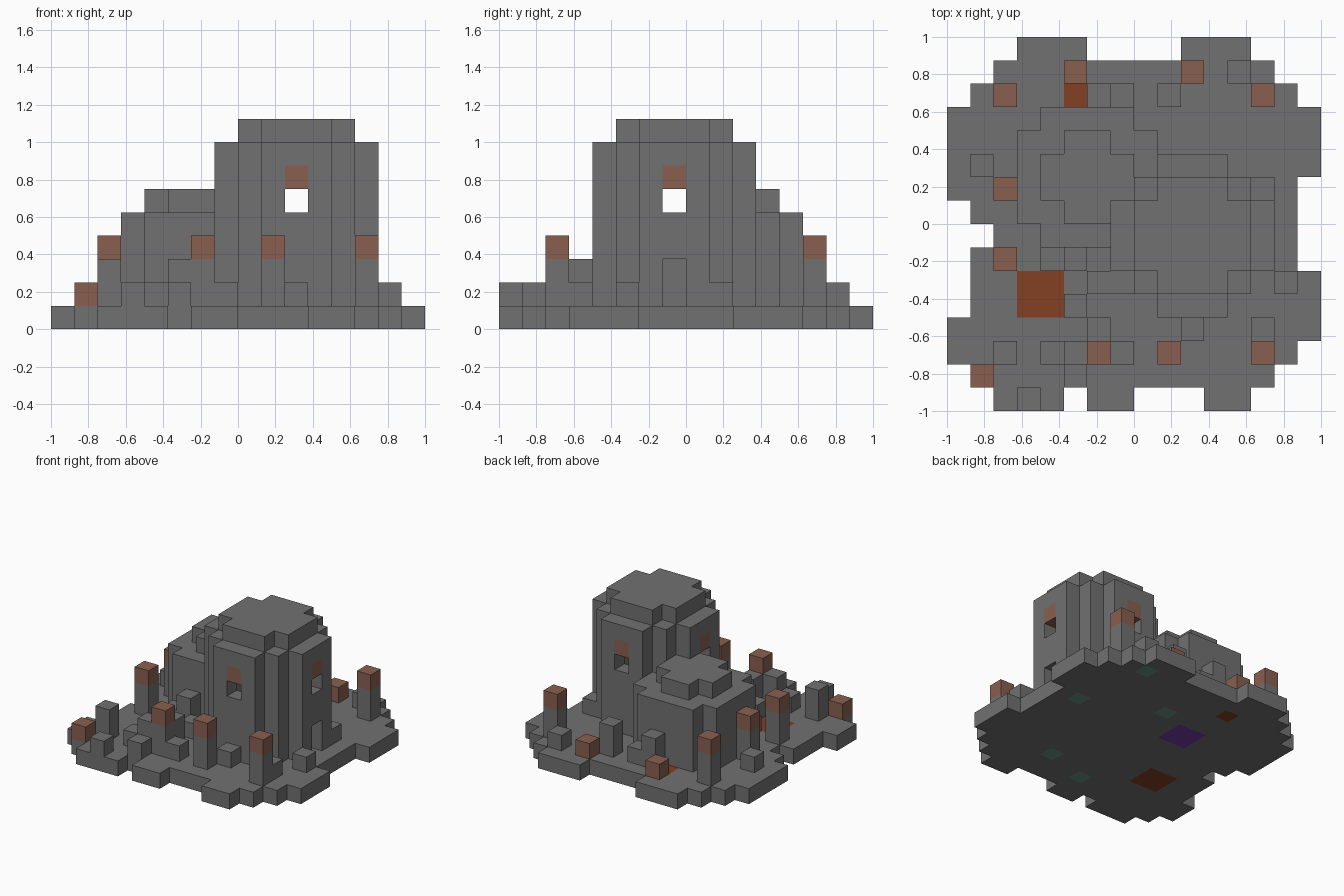
import bpy, bmesh
from mathutils import Vector

if "Cube" in bpy.data.objects:
    bpy.data.objects.remove(bpy.data.objects["Cube"], do_unlink=True)

CELL = 0.125
COLOURS = {
    "stone_grey": (0.17, 0.165, 0.168),
    "clay_brown": (0.25, 0.117, 0.08),
    "ember_orange": (0.23, 0.05, 0.016),
    "dark_teal": (0.13, 0.28, 0.22),
    "deep_purple": (0.17, 0.042, 0.37),
}
STONE, CLAY, EMBER, TEAL, PURPLE = range(5)

materials = []
for name, rgb in COLOURS.items():
    mat = bpy.data.materials.new(name)
    mat.use_nodes = True
    mat.diffuse_color = (*rgb, 1)
    bsdf = next(n for n in mat.node_tree.nodes if n.type == "BSDF_PRINCIPLED")
    bsdf.inputs["Base Color"].default_value = (*rgb, 1)
    materials.append(mat)

parts = {}  # part name -> {grid cell: colour}


def fill(part, cells, colour=STONE):
    parts.setdefault(part, {}).update({c: colour for c in cells})


def box(x0, x1, y0, y1, z0, z1):
    return {(x, y, z) for x in range(x0, x1 + 1)
            for y in range(y0, y1 + 1) for z in range(z0, z1 + 1)}


def disc(x0, y0, size, cuts, z0, z1):
    """Stepped round slab; cuts lists how far each edge row is pulled in."""
    cells = set()
    for row in range(size):
        edge = min(row, size - 1 - row)
        cut = cuts[edge] if edge < len(cuts) else 0
        cells |= box(x0 + cut, x0 + size - 1 - cut, y0 + row, y0 + row, z0, z1)
    return cells


# Ragged floor: spans of x for each row from front to back
rows = [[(2, 4), (6, 7), (11, 12)], [(1, 13)], [(0, 14)], [(0, 15)],
        [(1, 15)], [(1, 15)], [(1, 14)], [(2, 14)], [(1, 14)], [(0, 14)],
        [(0, 15)], [(0, 15)], [(0, 15)], [(1, 14)], [(2, 13)],
        [(3, 5), (10, 12)]]
for y, spans in enumerate(rows):
    for a, b in spans:
        fill("floor", box(a, b, y, y, 0, 0))
fill("floor", box(3, 4, 4, 5, 0, 0) | {(5, 13, 0)}, EMBER)
fill("floor", box(5, 6, 9, 10, 0, 0), PURPLE)
fill("floor", {(x, y, 0) for x, y in
               [(13, 9), (12, 14), (8, 11), (10, 3), (7, 2)]}, TEAL)

# Tall hollow tower with stepped roof
tower_outer = disc(7, 4, 7, (2, 1), 1, 7)
tower_inner = disc(8, 5, 5, (1,), 1, 7)
openings = set()
lintels = set()
for x, y in [(10, 4), (10, 10), (7, 7), (13, 7)]:
    openings.add((x, y, 5))
    lintels.add((x, y, 6))
openings |= box(13, 13, 7, 7, 1, 2)
fill("tower", tower_outer - tower_inner - openings)
fill("tower", lintels, CLAY)
fill("tower_roof", disc(8, 5, 5, (1,), 8, 8))

# Lower round hall leaning on the tower
hall = disc(3, 7, 6, (1,), 1, 4) - disc(4, 8, 4, (1,), 1, 4)
fill("hall", hall - tower_outer)
fill("hall_roof", disc(4, 8, 4, (1,), 5, 5) - tower_outer)

# Tall posts with clay caps
for x, y in [(2, 13), (13, 13), (2, 9), (2, 6), (6, 2), (9, 2), (13, 2)]:
    fill("posts", box(x, x, y, y, 1, 2))
    fill("post_caps", {(x, y, 3)}, CLAY)

# Clay blocks sitting on the floor
fill("clay_blocks", {(1, 1, 1), (5, 14, 1), (10, 14, 1)}, CLAY)

# Rubble: low blocks and two-high stubs
low = [(10, 3), (14, 5), (7, 2), (3, 0), (13, 3), (13, 9), (12, 14), (5, 1),
       (4, 2), (4, 6), (5, 4), (6, 5), (7, 5), (7, 13), (1, 10)]
tall = [(2, 2), (5, 2), (5, 6), (6, 3), (9, 13), (6, 13)]
for group, top in ((low, 1), (tall, 2)):
    for x, y in group:
        fill("rubble", box(x, x, y, y, 1, top))

# Turn each part's cells into its outer faces
solid = set().union(*parts.values())
DIRECTIONS = [Vector(d) * s for d in ((1, 0, 0), (0, 1, 0), (0, 0, 1))
              for s in (1, -1)]


def build(name, cells):
    bm = bmesh.new()
    for cell, colour in cells.items():
        centre = Vector(cell) + Vector((0.5, 0.5, 0.5))
        for d in DIRECTIONS:
            if tuple(int(c + e) for c, e in zip(cell, d)) in solid:
                continue
            u = Vector((d.y, d.z, d.x))
            v = d.cross(u)
            corners = [centre + (d + u * a + v * b) / 2
                       for a, b in ((1, 1), (-1, 1), (-1, -1), (1, -1))]
            face = bm.faces.new([bm.verts.new(
                (p.x * CELL - 1, p.y * CELL - 1, p.z * CELL))
                for p in corners])
            face.material_index = colour
    bmesh.ops.remove_doubles(bm, verts=bm.verts, dist=0.001)
    bmesh.ops.dissolve_limit(bm, angle_limit=0.01, verts=bm.verts,
                             edges=bm.edges, delimit={"MATERIAL"})
    mesh = bpy.data.meshes.new(name)
    bm.to_mesh(mesh)
    bm.free()
    for mat in materials:
        mesh.materials.append(mat)
    bpy.context.collection.objects.link(bpy.data.objects.new(name, mesh))


for part_name, part_cells in parts.items():
    build(part_name, part_cells)
